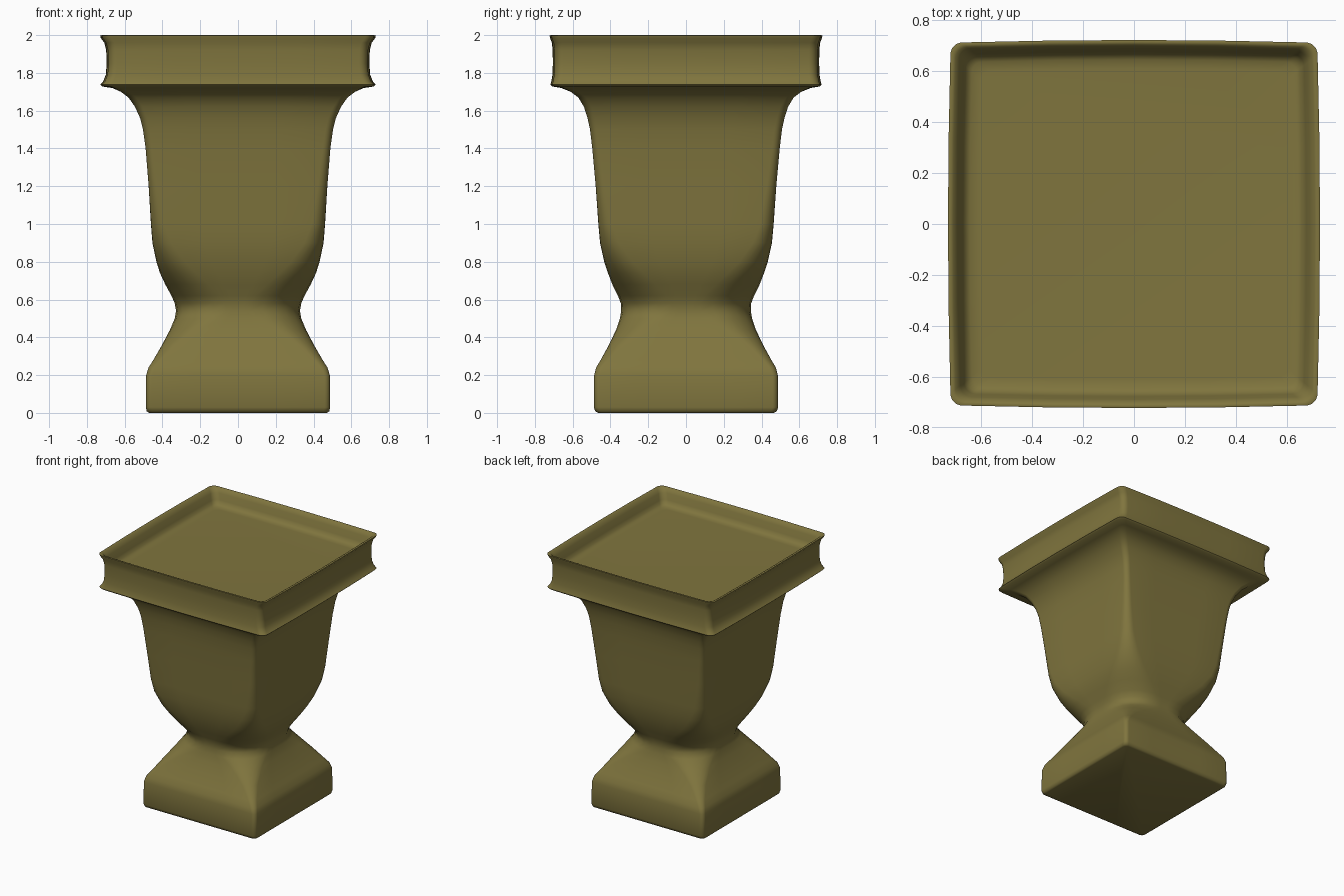
import bpy, bmesh, math

cube = bpy.data.objects.get("Cube")
if cube:
    bpy.data.objects.remove(cube)

olive = bpy.data.materials.new("olive stone")
olive.use_nodes = True
colour = (0.215, 0.178, 0.048, 1)
olive.diffuse_color = colour
olive.node_tree.nodes["Principled BSDF"].inputs["Base Color"].default_value = colour


def section(hx, hy, radius, bow, arc=6, side=4):
    """Rounded rectangle outline with sides bowed outward by a fraction."""
    corners = []
    for c, (sx, sy) in enumerate([(1, 1), (-1, 1), (-1, -1), (1, -1)]):
        for i in range(arc + 1):
            a = math.radians(90 * (c + i / arc))
            corners.append((sx * (hx - radius) + radius * math.cos(a),
                            sy * (hy - radius) + radius * math.sin(a)))
    pts = []
    for i, p in enumerate(corners):
        pts.append(p)
        if i % (arc + 1) == arc:  # subdivide the straight side
            q = corners[(i + 1) % len(corners)]
            pts += [(p[0] + (q[0] - p[0]) * k / side,
                     p[1] + (q[1] - p[1]) * k / side) for k in range(1, side)]
    return [(x * (1 - bow * (y / hy) ** 2), y * (1 - bow * (x / hx) ** 2))
            for x, y in pts]


def loft(name, rings):
    """Skin a stack of (z, half x, half y, corner radius) and cap both ends."""
    bm = bmesh.new()
    loops = []
    for z, hx, hy, r in rings:
        bow = 0.015 if z > 1.71 else 0
        loops.append([bm.verts.new((x, y, z)) for x, y in section(hx, hy, r, bow)])
    n = len(loops[0])
    for low, high in zip(loops, loops[1:]):
        for i in range(n):
            j = (i + 1) % n
            bm.faces.new((low[i], low[j], high[j], high[i]))
    bm.faces.new(loops[0][::-1])
    bm.faces.new(loops[-1])
    mesh = bpy.data.meshes.new(name)
    bm.to_mesh(mesh)
    bm.free()
    mesh.materials.append(olive)
    obj = bpy.data.objects.new(name, mesh)
    bpy.context.collection.objects.link(obj)
    bpy.ops.object.select_all(action="DESELECT")
    obj.select_set(True)
    bpy.context.view_layer.objects.active = obj
    bpy.ops.object.shade_smooth_by_angle(angle=math.radians(50))
    return obj


# Plinth and waist
plinth = [(0, .47, .465, .03), (.008, .483, .48, .03), (.03, .488, .488, .03),
          (.2, .486, .486, .03), (.24, .474, .476, .035), (.28, .448, .452, .045),
          (.36, .402, .408, .08), (.44, .36, .37, .15), (.5, .335, .35, .23),
          (.54, .328, .343, .27)]
# Bowl
bowl = [(.58, .335, .345, .27), (.62, .352, .36, .26), (.68, .385, .39, .23),
        (.74, .413, .413, .19), (.8, .432, .433, .15), (.9, .453, .455, .1),
        (1.0, .461, .464, .07), (1.2, .473, .478, .05), (1.4, .489, .496, .04),
        (1.5, .503, .508, .04), (1.56, .518, .521, .04), (1.62, .545, .54, .04),
        (1.67, .58, .57, .04), (1.7, .62, .61, .04)]
# Flared rim and sunken top
rim = [(1.72, .665, .66, .04), (1.728, .72, .708, .045), (1.738, .73, .718, .045),
       (1.755, .714, .713, .045), (1.79, .7, .707, .045), (1.85, .695, .705, .045),
       (1.92, .698, .706, .045), (1.96, .708, .71, .045), (1.985, .727, .72, .045),
       (1.997, .73, .722, .045), (2.0, .722, .715, .045), (1.995, .71, .704, .045),
       (1.965, .69, .688, .045), (1.92, .676, .676, .045), (1.895, .664, .664, .04),
       (1.882, .645, .645, .04), (1.88, .61, .61, .04)]

loft("square_urn_planter", plinth + bowl + rim)
